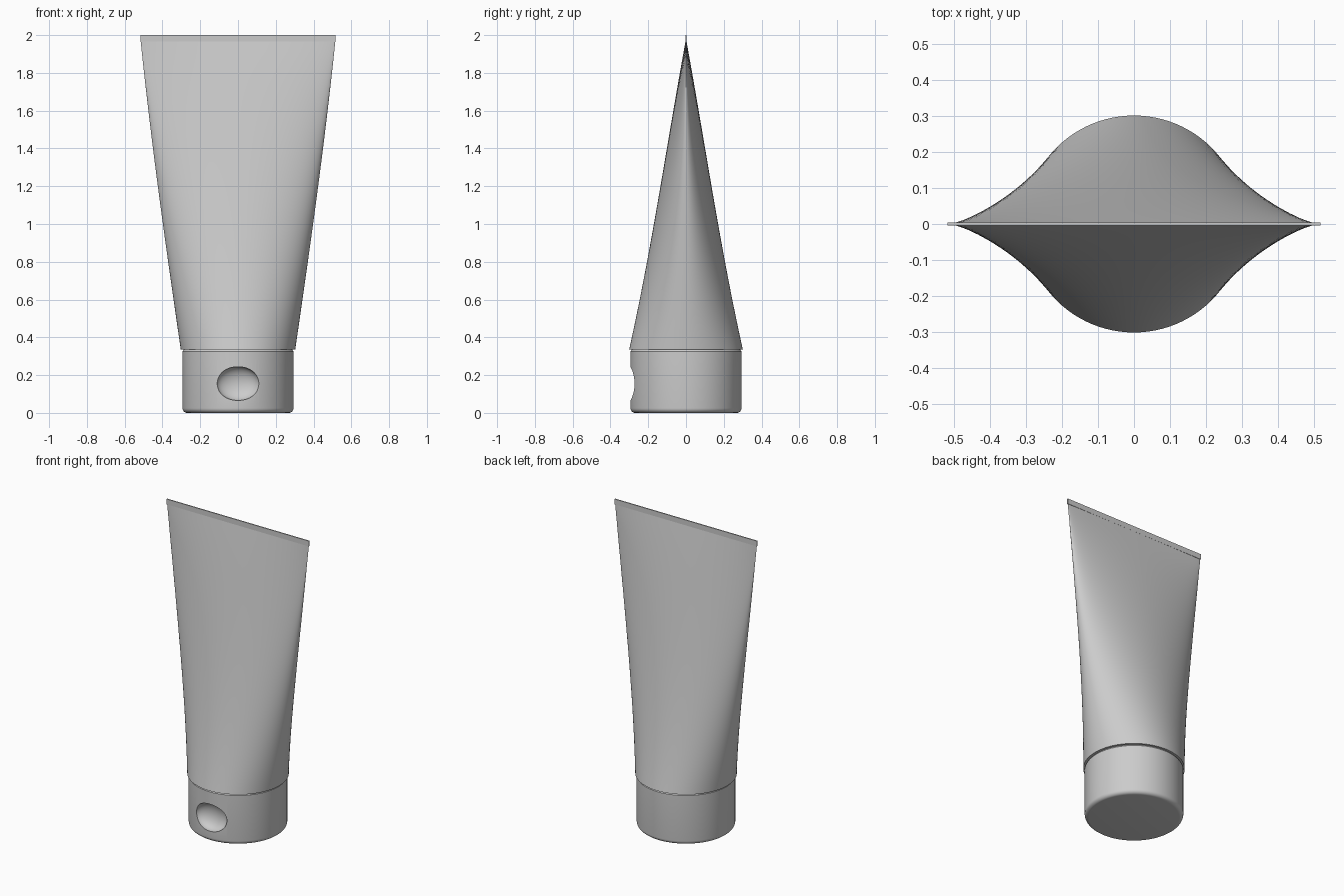
import bpy, bmesh, math

cube = bpy.data.objects.get("Cube")
if cube:
    bpy.data.objects.remove(cube, do_unlink=True)

grey = bpy.data.materials.new("soft grey plastic")
grey.use_nodes = True
COLOUR = (0.6, 0.6, 0.6, 1)
grey.diffuse_color = COLOUR
grey.node_tree.nodes["Principled BSDF"].inputs["Base Color"].default_value = COLOUR

SEGMENTS = 96


def loft(name, sections):
    """Skin elliptical rings given as (z, half width, half depth)."""
    bm = bmesh.new()
    rings = []
    for z, w, d in sections:
        angles = [2 * math.pi * i / SEGMENTS for i in range(SEGMENTS)]
        rings.append([bm.verts.new((w * math.cos(a), d * math.sin(a), z)) for a in angles])
    for low, high in zip(rings, rings[1:]):
        for i in range(SEGMENTS):
            j = (i + 1) % SEGMENTS
            bm.faces.new((low[i], low[j], high[j], high[i]))
    bm.faces.new(rings[0][::-1])
    bm.faces.new(rings[-1])
    mesh = bpy.data.meshes.new(name)
    bm.to_mesh(mesh)
    bm.free()
    obj = bpy.data.objects.new(name, mesh)
    bpy.context.collection.objects.link(obj)
    mesh.materials.append(grey)
    return obj


def smooth(obj, degrees=35):
    bpy.ops.object.select_all(action='DESELECT')
    obj.select_set(True)
    bpy.context.view_layer.objects.active = obj
    bpy.ops.object.shade_smooth_by_angle(angle=math.radians(degrees))


# Squeezable body: round at the cap, flattened and flared at the seal
BASE, SEAL, TOP = 0.335, 1.965, 2.0
STEPS = 32
sections = []
for i in range(STEPS + 1):
    t = i / STEPS
    width = 0.303 + 0.17 * t + 0.042 * math.sin(t * math.pi / 2)
    depth = 0.003 + 0.298 * (1 - t) * (1 - 0.22 * t * (1 - t))
    sections.append((BASE + (SEAL - BASE) * t, width, depth))
smooth(loft("tube_body", sections))

# Crimped seal strip across the end
bpy.ops.mesh.primitive_cube_add(size=1, location=(0, 0, (SEAL + TOP) / 2))
seal = bpy.context.object
seal.name = "crimped_seal"
seal.scale = (1.034, 0.007, TOP - SEAL)
seal.data.materials.append(grey)

# Flip cap with a rounded lower edge
R, FILLET = 0.294, 0.025
profile = []
for i in range(7):
    a = math.pi / 2 * i / 6
    r = R - FILLET + FILLET * math.sin(a)
    profile.append((FILLET * (1 - math.cos(a)), r, r))
profile += [(0.325, R, R), (0.336, R - 0.008, R - 0.008)]
cap = loft("cap", profile)

# Thumb dent in the front of the cap
bpy.ops.mesh.primitive_uv_sphere_add(segments=48, ring_count=32, radius=1,
                                     location=(0, -0.285, 0.155))
cutter = bpy.context.object
cutter.name = "thumb_dent_cutter"
cutter.scale = (0.113, 0.06, 0.09)
cutter.data.materials.append(grey)
cutter.hide_render = True
cutter.hide_viewport = False
cutter.display_type = 'WIRE'

dent = cap.modifiers.new("thumb_dent", 'BOOLEAN')
dent.operation = 'DIFFERENCE'
dent.solver = 'EXACT'
dent.object = cutter
bpy.ops.object.select_all(action='DESELECT')
cap.select_set(True)
bpy.context.view_layer.objects.active = cap
bpy.ops.object.modifier_apply(modifier="thumb_dent")
bpy.data.objects.remove(cutter, do_unlink=True)
smooth(cap, 30)
